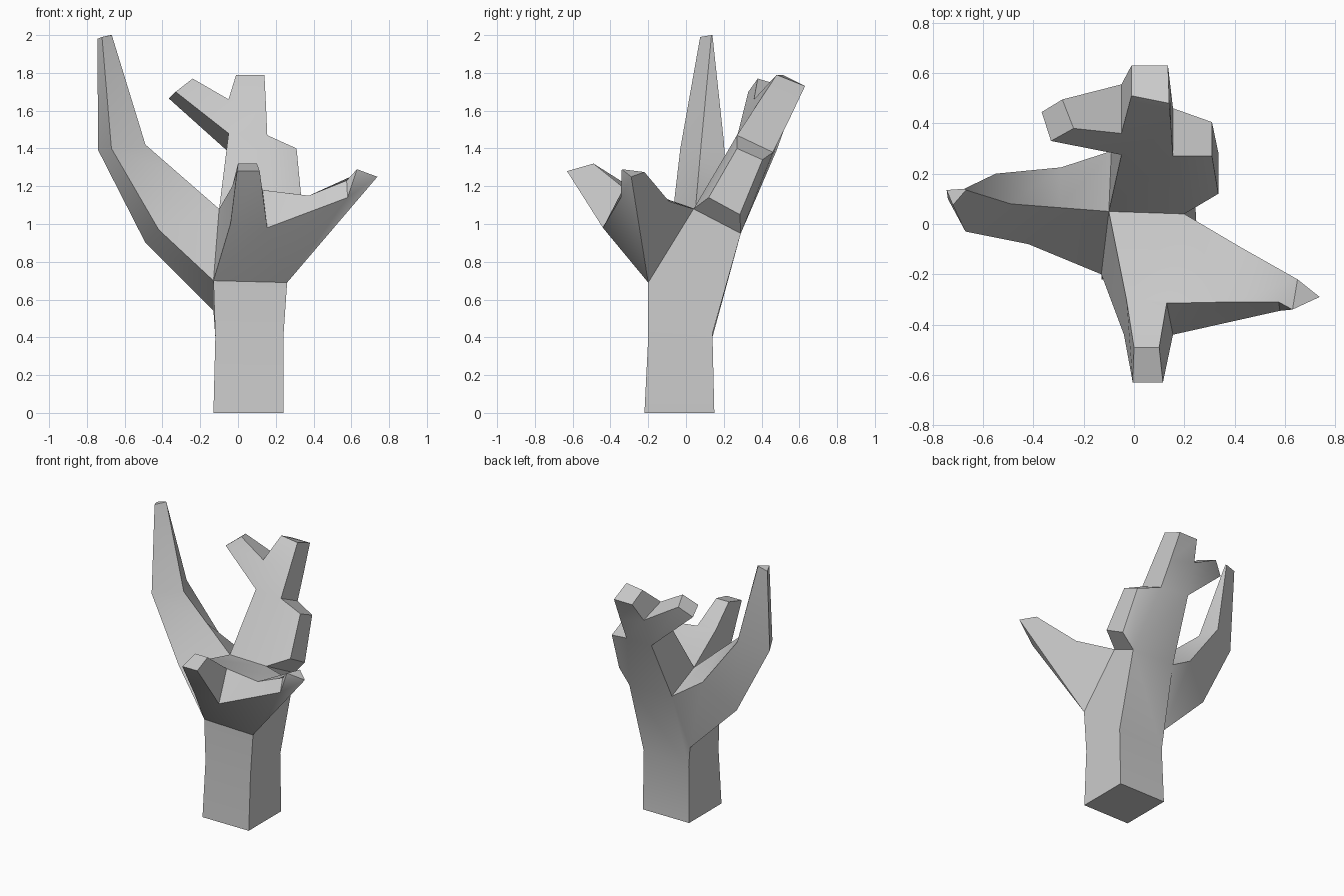
import bpy, bmesh, math

if "Cube" in bpy.data.objects:
    bpy.data.objects.remove(bpy.data.objects["Cube"])

bm = bmesh.new()


def face(*pts):
    bm.faces.new([bm.verts.new(p) for p in pts])


def loft(*rings, skip=(), cap=True):
    """Skin a chain of four-cornered sections; skip = (segment, side) left open."""
    for s, (a, b) in enumerate(zip(rings, rings[1:])):
        for i in range(4):
            if (s, i) not in skip:
                j = (i + 1) % 4
                face(a[i], a[j], b[j], b[i])
    if cap:
        face(*rings[-1])


# Shared corners where the limbs leave the trunk
front_l, front_r = (-.13, -.20, .70), (.26, -.20, .69)
crotch_l, crotch_r = (-.10, .05, 1.08), (.20, .04, 1.08)
back_r, back_l = (.25, .29, .95), (-.09, .29, .96)
armpit = (-.13, .14, .54)

# Trunk
base = [(-.13, -.22, 0), (.24, -.22, 0), (.24, .15, 0), (-.13, .15, 0)]
waist = [(-.12, -.20, .40), (.24, -.20, .40), (.24, .14, .42), (-.12, .14, .40)]
loft(waist, base)
face(waist[0], waist[1], front_r, front_l)
face(waist[1], waist[2], back_r, crotch_r, front_r)
face(waist[2], waist[3], armpit, back_l, back_r)
face(waist[3], waist[0], front_l, armpit)

# Tall left limb: front, outer, back, inner corners
loft([front_l, armpit, back_l, crotch_l],
     [(-.42, -.08, .97), (-.49, .12, .90), (-.29, .225, 1.09), (-.295, .065, 1.25)],
     [(-.67, -.03, 1.40), (-.74, .10, 1.39), (-.55, .20, 1.44), (-.49, .08, 1.42)],
     [(-.72, .075, 1.99), (-.745, .135, 1.98), (-.675, .14, 2.0), (-.668, .135, 2.0)])

# Back limb, open where its two side twigs leave
fork = [(-.05, .275, 1.48), (.155, .27, 1.47), (.155, .46, 1.38), (-.06, .48, 1.39)]
upper = [(-.05, .36, 1.66), (.148, .375, 1.63), (.145, .545, 1.55), (-.05, .555, 1.60)]
tip = [(-.01, .51, 1.79), (.14, .48, 1.79), (.135, .63, 1.73), (-.01, .63, 1.73)]
loft([crotch_l, crotch_r, back_r, back_l], fork, upper, tip,
     skip=[(0, 1), (1, 3)])

# Right stub
loft([crotch_r, back_r, fork[2], fork[1]],
     [(.335, .12, 1.14), (.335, .285, 1.05), (.31, .405, 1.34), (.31, .27, 1.40)])

# Left twig
loft([fork[0], fork[3], upper[3], upper[0]],
     [(-.33, .33, 1.70), (-.367, .445, 1.665), (-.285, .495, 1.735), (-.24, .38, 1.77)])

# Front knob
knob = [(-.04, -.44, 1.0), (.155, -.44, .98), (.13, -.315, 1.18), (-.03, -.30, 1.20)]
loft(knob, [(-.005, -.63, 1.28), (.115, -.63, 1.28), (.10, -.49, 1.32), (0, -.49, 1.32)])
face(front_l, front_r, knob[1], knob[0])
face(front_l, knob[0], knob[3], crotch_l)

# Right front limb and the flat bowl between the limbs
rim_b, rim_f = (.42, -.09, 1.12), (.375, -.31, 1.15)
low, high = (.58, -.345, 1.14), (.575, -.31, 1.23)
spike = [(.63, -.34, 1.29), (.738, -.29, 1.25), (.65, -.22, 1.275)]
face(crotch_l, crotch_r, rim_b, rim_f, knob[2], knob[3])
face(front_r, spike[1], low, knob[1])
face(knob[1], low, high, rim_f)
face(knob[1], rim_f, knob[2])
face(low, spike[1], spike[0])
face(low, spike[0], high)
face(high, spike[0], spike[2])
face(rim_f, high, spike[2], rim_b)
face(*spike)
face(front_r, crotch_r, rim_b, spike[2], spike[1])

# Weld the parts into one skin
bmesh.ops.remove_doubles(bm, verts=bm.verts, dist=.0005)
bmesh.ops.recalc_face_normals(bm, faces=bm.faces)
mesh = bpy.data.meshes.new("branching_trunk")
bm.to_mesh(mesh)
bm.free()
obj = bpy.data.objects.new("branching_trunk", mesh)
bpy.context.collection.objects.link(obj)
bpy.context.view_layer.objects.active = obj
obj.select_set(True)
bpy.ops.object.shade_smooth_by_angle(angle=math.radians(30))
